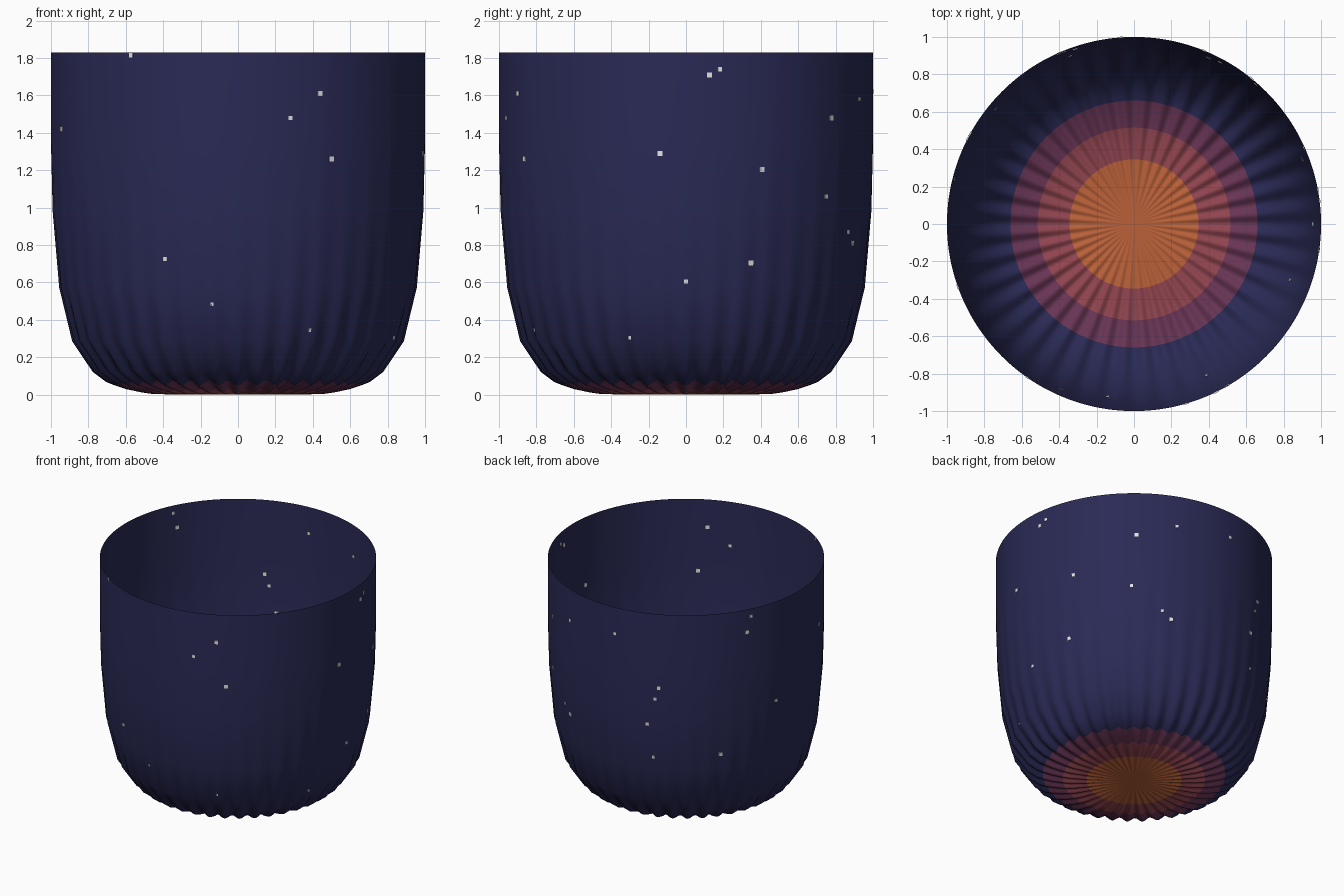
import bpy, bmesh, math
from mathutils import Vector, Matrix

if "Cube" in bpy.data.objects:
    bpy.data.objects.remove(bpy.data.objects["Cube"])


def material(name, rgb):
    def lin(c):
        c /= 255
        return c / 12.92 if c <= 0.04045 else ((c + 0.055) / 1.055) ** 2.4
    m = bpy.data.materials.new(name)
    m.diffuse_color = (*[lin(c) for c in rgb], 1)
    m.use_nodes = True
    m.node_tree.nodes["Principled BSDF"].inputs["Base Color"].default_value = m.diffuse_color
    return m


navy = material("night_navy", (42, 42, 86))
orange = material("glow_orange", (186, 97, 57))
red = material("dusk_red", (143, 68, 79))
purple = material("dusk_purple", (103, 52, 84))
white = material("star_white", (245, 245, 245))

# Profile of the open shell: radius, height, flute depth
PROFILE = [(0.20, 0.003, 0.002), (0.345, 0.006, 0.005), (0.46, 0.013, 0.009),
           (0.515, 0.022, 0.010), (0.60, 0.042, 0.012), (0.66, 0.063, 0.013),
           (0.70, 0.080, 0.013), (0.768, 0.130, 0.012), (0.880, 0.288, 0.007),
           (0.953, 0.573, 0.003), (0.990, 0.980, 0.001), (1.0, 1.35, 0.0),
           (1.0, 1.83, 0.0)]
FLUTES, SEG = 40, 320


def radius_at(z):
    for (r0, z0, _), (r1, z1, _) in zip(PROFILE, PROFILE[1:]):
        if z <= z1:
            t = (z - z0) / (z1 - z0)
            return r0 + (r1 - r0) * t, math.atan2(r1 - r0, z1 - z0)
    return 1.0, 0.0


def add_object(name, bm, mats):
    me = bpy.data.meshes.new(name)
    bm.to_mesh(me)
    bm.free()
    for m in mats:
        me.materials.append(m)
    ob = bpy.data.objects.new(name, me)
    bpy.context.collection.objects.link(ob)
    return ob


# Fluted shell, coloured in rings around the base centre
bm = bmesh.new()
rings = []
for i, (r, z, amp) in enumerate(PROFILE):
    a = PROFILE[max(i - 1, 0)]
    b = PROFILE[min(i + 1, len(PROFILE) - 1)]
    n = Vector((b[1] - a[1], -(b[0] - a[0]))).normalized()   # outward normal
    if r <= 0.66:
        n = Vector((0, -1))                                  # keep colour rings round
    ring = []
    for k in range(SEG):
        t = 2 * math.pi * k / SEG
        d = amp * math.cos(FLUTES * t)
        rr, zz = r + n.x * d, max(z + n.y * d, 0)
        ring.append(bm.verts.new((rr * math.cos(t), rr * math.sin(t), zz)))
    rings.append(ring)
centre = bm.verts.new((0, 0, 0))
for k in range(SEG):
    j = (k + 1) % SEG
    bm.faces.new((centre, rings[0][j], rings[0][k])).material_index = 1
    for i in range(len(rings) - 1):
        f = bm.faces.new((rings[i][k], rings[i][j], rings[i + 1][j], rings[i + 1][k]))
        mid = (PROFILE[i][0] + PROFILE[i + 1][0]) / 2
        f.material_index = 1 if mid < 0.345 else 2 if mid < 0.515 else 3 if mid < 0.66 else 0
for f in bm.faces:
    f.smooth = True
add_object("fluted_shell", bm, [navy, orange, red, purple])

# Stars: thin square plates set through the wall (angle in degrees, height)
STARS = [(-64, 1.61), (-73.7, 1.48), (-60, 1.26), (-113.7, 0.725), (-98.6, 0.485),
         (-64.5, 0.345), (-8, 1.29), (-124.8, 1.815), (7.2, 1.71), (10.4, 1.74),
         (51, 1.48), (68, 1.58), (24, 1.205), (49, 1.06), (21, 0.705), (0, 0.605),
         (-19.7, 0.305), (153, 1.77), (151.2, 1.65), (94, 1.62), (113.7, 1.24),
         (112, 1.15), (108.6, 0.94), (110.8, 0.67), (140, 0.69), (166, 1.035),
         (199.6, 1.42), (62, 0.87), (66, 0.81)]
bm = bmesh.new()
for i, (deg, z) in enumerate(STARS):
    r, tilt = radius_at(z)
    size = (0.027, 0.022)[i % 2]
    if z < 0.55:
        size = 0.018
    mat = (Matrix.Rotation(math.radians(deg), 4, 'Z') @ Matrix.Translation((r, 0, z))
           @ Matrix.Rotation(tilt, 4, 'Y') @ Matrix.Diagonal((0.008, size, size, 1)))
    bmesh.ops.create_cube(bm, size=1, matrix=mat)
add_object("stars", bm, [white])
